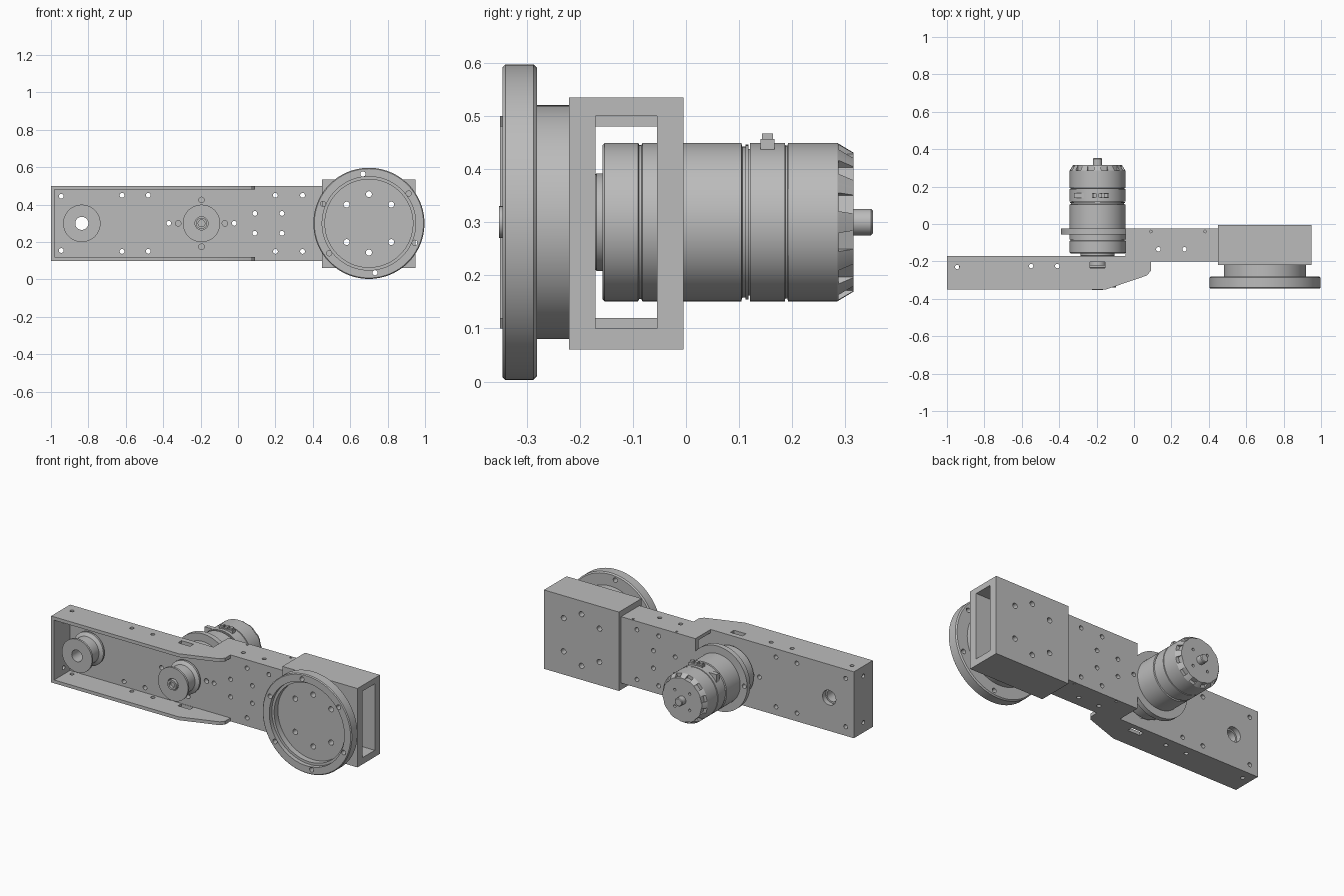
import bpy, bmesh
from math import sin, cos, pi, radians
from mathutils import Matrix, Vector

if "Cube" in bpy.data.objects:
    bpy.data.objects.remove(bpy.data.objects["Cube"])

metal = bpy.data.materials.new("plain_grey")
metal.use_nodes = True
GREY = (0.5, 0.5, 0.5, 1)
metal.diffuse_color = GREY
metal.node_tree.nodes["Principled BSDF"].inputs["Base Color"].default_value = GREY

MID = 0.3          # height of the arm's centre line
MOTOR_X = -0.195
WHEEL_X = 0.7
IDLER_X = -0.835


def finish(name, bm):
    bmesh.ops.recalc_face_normals(bm, faces=bm.faces)
    mesh = bpy.data.meshes.new(name)
    bm.to_mesh(mesh)
    bm.free()
    mesh.materials.append(metal)
    obj = bpy.data.objects.new(name, mesh)
    bpy.context.collection.objects.link(obj)
    return obj


def add_box(bm, lo, hi, turn=Matrix()):
    lo, hi = Vector(lo), Vector(hi)
    size = Matrix.Diagonal((hi - lo).to_4d())
    size[3][3] = 1
    bmesh.ops.create_cube(bm, size=1, matrix=turn @ Matrix.Translation((lo + hi) / 2) @ size)


def box(name, lo, hi):
    bm = bmesh.new()
    add_box(bm, lo, hi)
    return finish(name, bm)


def prism(name, outline, axis, start, end):
    """Extrude a flat outline along y (outline in x, z) or z (outline in x, y)."""
    bm = bmesh.new()
    place = (lambda a, b: (a, start, b)) if axis == "Y" else (lambda a, b: (a, b, start))
    face = bm.faces.new([bm.verts.new(place(a, b)) for a, b in outline])
    new = bmesh.ops.extrude_face_region(bm, geom=[face])["geom"]
    shift = (0, end - start, 0) if axis == "Y" else (0, 0, end - start)
    bmesh.ops.translate(bm, vec=shift, verts=[v for v in new if isinstance(v, bmesh.types.BMVert)])
    return finish(name, bm)


def lathe(name, x, profile, closed=False, steps=72):
    """Spin (radius, y) points round a y axis at x."""
    bm = bmesh.new()
    pts = profile + profile[:1] if closed else profile
    verts = [bm.verts.new((x + r, y, MID)) for r, y in pts]
    edges = [bm.edges.new(pair) for pair in zip(verts, verts[1:])]
    bmesh.ops.spin(bm, geom=verts + edges, cent=(x, 0, MID), axis=(0, 1, 0),
                   angle=2 * pi, steps=steps)
    bmesh.ops.remove_doubles(bm, verts=bm.verts, dist=0.0001)
    return finish(name, bm)


def cut(obj, bm):
    """Subtract the cutter and keep the result."""
    cutter = finish("cutter", bm)
    cutter.hide_render = True
    mod = obj.modifiers.new("cut", "BOOLEAN")
    mod.operation, mod.solver, mod.object = "DIFFERENCE", "EXACT", cutter
    bpy.context.view_layer.objects.active = obj
    bpy.ops.object.modifier_apply(modifier=mod.name)
    bpy.data.objects.remove(cutter)


def drill(obj, centres, r, axis, depth):
    """Round holes of the given depth, centred on each point."""
    turn = {"X": Matrix.Rotation(pi / 2, 4, "Y"), "Y": Matrix.Rotation(pi / 2, 4, "X"),
            "Z": Matrix()}[axis]
    bm = bmesh.new()
    for c in centres:
        bmesh.ops.create_cone(bm, cap_ends=True, segments=16, radius1=r, radius2=r,
                              depth=depth, matrix=Matrix.Translation(c) @ turn)
    cut(obj, bm)


def ring(x, radius, angles, y):
    return [(x + radius * cos(radians(a)), y, MID + radius * sin(radians(a))) for a in angles]


parts = []

# Channel: two tapered flanges, an end wall and the long web
side = [(-1, -0.17), (-1, -0.35), (-0.15, -0.35), (0.07, -0.275), (0.09, -0.25), (0.09, -0.17)]
flange_holes = [(-0.945, -0.23), (-0.55, -0.225), (-0.41, -0.225)]
for name, z in (("lower_flange", 0.1), ("upper_flange", 0.48)):
    flange = prism(name, side, "Z", z, z + 0.02)
    drill(flange, [(x, y, z) for x, y in flange_holes], 0.012, "Z", 0.1)
    slot = bmesh.new()
    add_box(slot, (MOTOR_X - 0.04, -0.235, z - 0.05), (MOTOR_X + 0.04, -0.202, z + 0.05))
    cut(flange, slot)
    parts.append(flange)

end_wall = box("channel_end_wall", (-1, -0.35, 0.12), (-0.98, -0.17, 0.48))
drill(end_wall, [(-1, -0.26, MID + s * 0.14) for s in (-1, 1)], 0.012, "X", 0.1)

web = prism("web", [(-0.98, 0.12), (0.09, 0.12), (0.09, 0.1), (0.45, 0.1),
                    (0.45, 0.5), (0.09, 0.5), (0.09, 0.48), (-0.98, 0.48)], "Y", -0.2, -0.17)

# Rear arm plate, rounded where it carries the motor
arc = [(MOTOR_X + 0.195 * cos(radians(a)), MID + 0.195 * sin(radians(a))) for a in range(40, 321, 5)]
rear = prism("rear_arm_plate", [(0.45, 0.1), (0.45, 0.5), (-0.045, 0.5)] + arc + [(-0.045, 0.1)],
             "Y", -0.055, -0.025)

# Holes that run through both plates
pairs = [(-0.945, 0.145), (-0.62, 0.15), (-0.48, 0.15), (0.2, 0.15), (0.345, 0.15),
         (0.09, 0.053), (0.235, 0.053)]
through = [(x, -0.11, MID + s * h) for x, h in pairs for s in (-1, 1)]
through += [(MOTOR_X + s * 0.175, -0.11, MID) for s in (-1, 1)]
for plate in (web, rear):
    drill(plate, through, 0.013, "Y", 0.4)
drill(web, ring(MOTOR_X, 0.125, range(0, 360, 90), -0.18), 0.015, "Y", 0.1)
drill(web, [(IDLER_X, -0.18, MID)], 0.045, "Y", 0.1)
parts += [end_wall, web, rear]

# Top and bottom walls of the arm
for name, z in (("arm_floor", 0.1), ("arm_roof", 0.48)):
    wall = box(name, (-0.045, -0.17, z), (0.45, -0.055, z + 0.02))
    drill(wall, [(x, -0.135, z) for x in (0.13, 0.27)], 0.012, "Z", 0.1)
    parts.append(wall)
edge_screws = [(x, -0.04, z) for x in (0.09, 0.38) for z in (0.1, 0.5)]
drill(rear, edge_screws, 0.007, "Z", 0.03)

# Hollow block at the end of the arm
block = box("end_block", (0.45, -0.22, 0.06), (0.95, -0.005, 0.535))
hollow = bmesh.new()
add_box(hollow, (0.4, -0.17, 0.1), (1, -0.055, 0.5))
cut(block, hollow)

# Large output wheel with a recessed face
wheel = lathe("output_wheel", WHEEL_X, [
    (0, -0.22), (0.22, -0.22), (0.22, -0.28), (0.29, -0.28), (0.297, -0.287), (0.297, -0.34),
    (0.292, -0.345), (0.25, -0.345), (0.25, -0.32), (0.235, -0.32), (0.235, -0.285), (0, -0.285)],
    steps=96)
drill(wheel, ring(WHEEL_X, 0.266, range(37, 397, 60), -0.31), 0.014, "Y", 0.2)
bolts = ring(WHEEL_X, 0.156, (40, 90, 140, 220, 270, 320), -0.15)
for part in (wheel, block):
    drill(part, bolts, 0.016, "Y", 0.6)
parts += [block, wheel]

# Belt pulleys
rim = [(0.045, -0.2), (0.045, -0.22), (0.1, -0.22), (0.1, -0.232), (0.08, -0.245),
       (0.08, -0.315), (0.1, -0.328), (0.1, -0.34), (0.035, -0.34), (0.035, -0.2)]
parts.append(lathe("idler_pulley", IDLER_X, rim, closed=True, steps=48))
parts.append(lathe("motor_pulley", MOTOR_X, rim, closed=True, steps=48))
parts.append(lathe("motor_pulley_shaft", MOTOR_X, [
    (0, -0.17), (0.036, -0.17), (0.036, -0.325), (0.03, -0.325), (0.03, -0.352),
    (0.018, -0.352), (0.018, -0.335), (0, -0.335)], steps=32))

# Motor body with grooves and a chamfered rear cap
R = 0.149
motor = lathe("motor_body", MOTOR_X, [
    (0, -0.172), (0.088, -0.172), (0.092, -0.168), (0.092, -0.157), (0.145, -0.157), (R, -0.153),
    (R, -0.09), (0.145, -0.088), (0.145, -0.084), (R, -0.082), (R, 0.104), (0.142, 0.106),
    (0.142, 0.112), (0.146, 0.112), (0.146, 0.118), (0.138, 0.118), (0.138, 0.12), (R, 0.12),
    (R, 0.186), (0.144, 0.187), (0.144, 0.191), (R, 0.192), (R, 0.285), (0.131, 0.315),
    (0, 0.315)])
notches = bmesh.new()
for i in range(12):
    turn = Matrix.Translation((MOTOR_X, 0, MID)) @ Matrix.Rotation(radians(30 * i + 15), 4, "Y")
    add_box(notches, (-0.018, 0.287, 0.128), (0.018, 0.33, 0.17), turn)
cut(motor, notches)
drill(motor, ring(MOTOR_X, 0.07, range(45, 405, 90), 0.315), 0.008, "Y", 0.03)
parts.append(motor)
parts.append(lathe("rear_shaft", MOTOR_X, [
    (0, 0.31), (0.025, 0.31), (0.025, 0.348), (0.021, 0.352), (0, 0.352)], steps=32))

# Cable sockets on top of the motor
sockets = bmesh.new()
add_box(sockets, (-0.225, 0.14, 0.43), (-0.135, 0.167, 0.456))
for x in (-0.21, -0.18, -0.15):
    add_box(sockets, (x - 0.01, 0.143, 0.45), (x + 0.01, 0.164, 0.467))
add_box(sockets, (-0.32, 0.14, 0.38), (-0.262, 0.167, 0.43))
parts.append(finish("cable_sockets", sockets))

# Smooth the round surfaces, keep the edges crisp
for obj in parts:
    bpy.ops.object.select_all(action="DESELECT")
    obj.select_set(True)
    bpy.context.view_layer.objects.active = obj
    bpy.ops.object.shade_smooth_by_angle(angle=radians(25))
